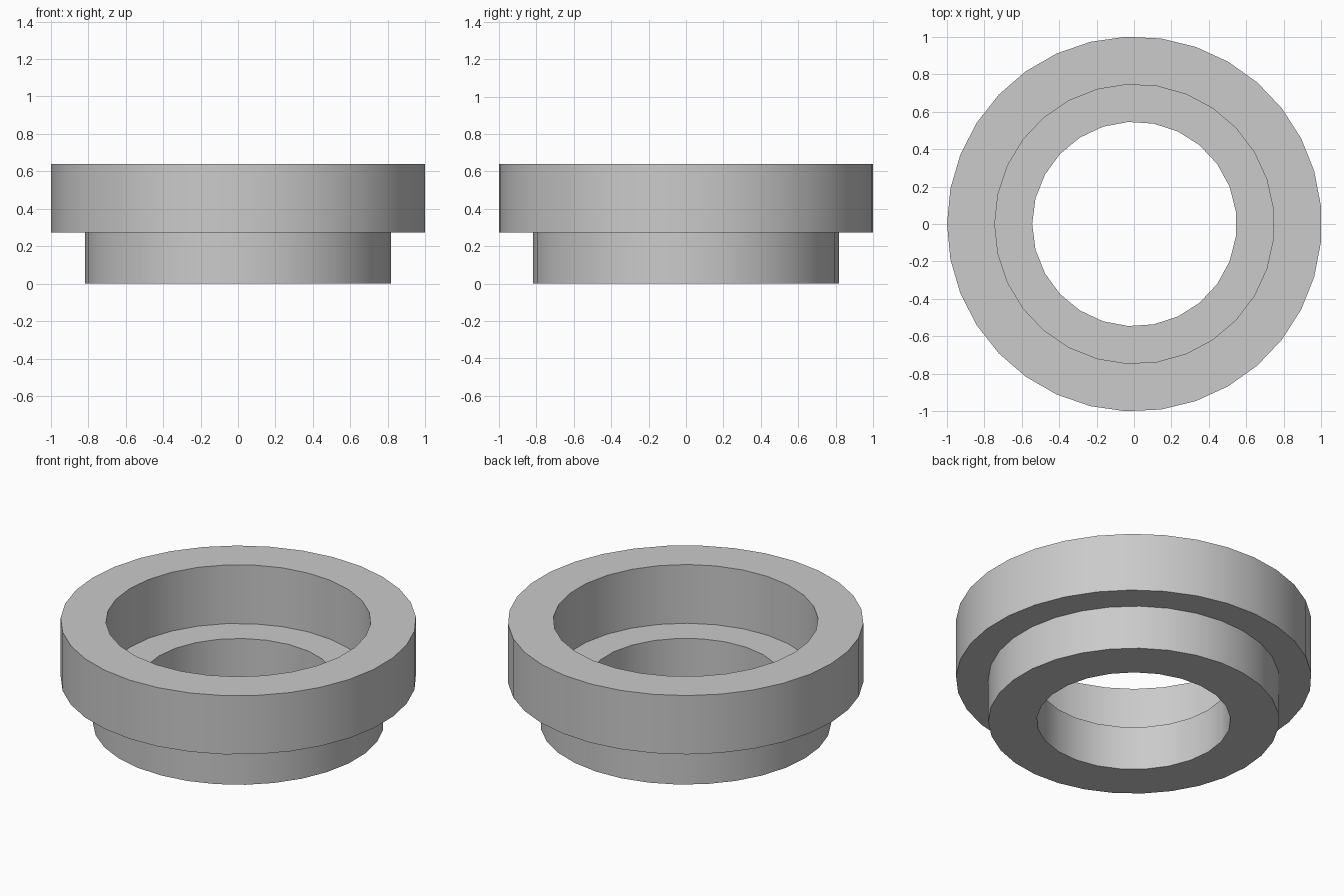
import bpy
import bmesh
from math import cos, sin, tau, radians

old = bpy.data.objects.get("Cube")
if old:
    bpy.data.objects.remove(old)

OFFSET = 0.0023                    # odd-sided rim is centred by its extents
BOTTOM, STEP, TOP = 0.0, 0.273, 0.638

grey = bpy.data.materials.new("plain grey")
colour = (0.595, 0.595, 0.595, 1)
grey.use_nodes = True
grey.diffuse_color = colour
grey.node_tree.nodes["Principled BSDF"].inputs["Base Color"].default_value = colour

bm = bmesh.new()


def ring(radius, sides, z):
    """Closed loop of vertices, starting on the -x side."""
    return [bm.verts.new((OFFSET - radius * cos(tau * i / sides),
                          radius * sin(tau * i / sides), z))
            for i in range(sides)]


def wall(radius, sides, z0, z1):
    """Upright band of quads; returns its two edge loops."""
    a, b = ring(radius, sides, z0), ring(radius, sides, z1)
    for i in range(sides):
        bm.faces.new((a[i - 1], a[i], b[i], b[i - 1]))
    return [[bm.edges.get((loop[i - 1], loop[i])) for i in range(sides)]
            for loop in (a, b)]


# Walls in order round the section: radius, sides, start height, end height
walls = [
    wall(0.819, 31, BOTTOM, STEP),     # lower collar
    wall(1.001, 33, STEP, TOP),        # flange rim
    wall(0.746, 29, TOP, STEP),        # counterbore
    wall(0.546, 25, STEP, BOTTOM),     # through hole
]

# Flat shoulders between the end of each wall and the start of the next
for i, (start, end) in enumerate(walls):
    following = walls[(i + 1) % len(walls)][0]
    bmesh.ops.triangle_fill(bm, edges=end + following, use_beauty=True,
                            normal=(0, 0, 1))
bmesh.ops.recalc_face_normals(bm, faces=bm.faces[:])

mesh = bpy.data.meshes.new("stepped_bushing")
bm.to_mesh(mesh)
bm.free()
mesh.materials.append(grey)

bushing = bpy.data.objects.new("stepped_bushing", mesh)
bpy.context.collection.objects.link(bushing)
bpy.ops.object.select_all(action="DESELECT")
bushing.select_set(True)
bpy.context.view_layer.objects.active = bushing
bpy.ops.object.shade_smooth_by_angle(angle=radians(30))
